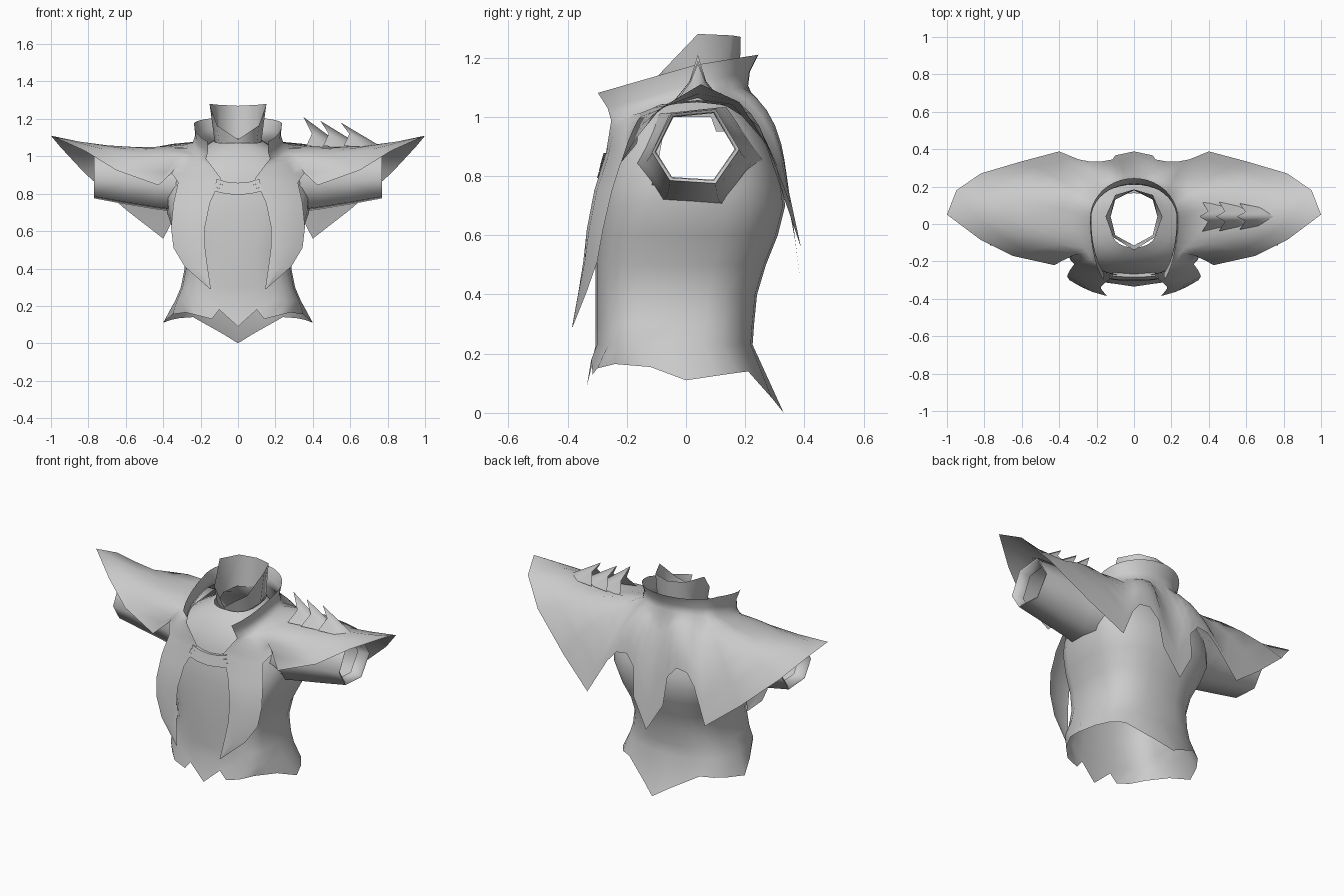
import bpy, math
from mathutils import Vector

if "Cube" in bpy.data.objects:
    bpy.data.objects.remove(bpy.data.objects["Cube"])

cloth = bpy.data.materials.new("grey_cloth")
cloth.diffuse_color = (0.6, 0.6, 0.6, 1)
cloth.use_nodes = True
cloth.node_tree.nodes["Principled BSDF"].inputs["Base Color"].default_value = cloth.diffuse_color


def make(name, verts, faces, mirror=False, angle=75):
    me = bpy.data.meshes.new(name)
    me.from_pydata([tuple(v) for v in verts], [], faces)
    me.materials.append(cloth)
    ob = bpy.data.objects.new(name, me)
    bpy.context.collection.objects.link(ob)
    bpy.context.view_layer.objects.active = ob
    ob.select_set(True)
    if mirror:
        m = ob.modifiers.new("mirror", 'MIRROR')
        m.merge_threshold = 0.002
        bpy.ops.object.modifier_apply(modifier="mirror")
    bpy.ops.object.mode_set(mode='EDIT')
    bpy.ops.mesh.select_all(action='SELECT')
    bpy.ops.mesh.remove_doubles(threshold=0.0005)
    bpy.ops.mesh.normals_make_consistent(inside=False)
    bpy.ops.object.mode_set(mode='OBJECT')
    bpy.ops.object.shade_smooth_by_angle(angle=math.radians(angle))
    ob.select_set(False)
    return ob


def grid(rows, closed=False, skip=None):
    """Quads between equally long rows of points."""
    n = len(rows[0])
    verts = [Vector(p) for r in rows for p in r]
    faces = []
    for i in range(len(rows) - 1):
        for j in range(n if closed else n - 1):
            k = (j + 1) % n
            f = (i * n + j, i * n + k, (i + 1) * n + k, (i + 1) * n + j)
            c = sum((verts[q] for q in f), Vector()) / 4
            if not (skip and skip(c)):
                faces.append(f)
    return verts, faces


# shirt: half rings from the front centre round the side to the back centre
STEPS = 12


def half_ring(z, w, yf, yb, q):
    row = []
    for i in range(STEPS + 1):
        a = math.pi * (i / STEPS - 0.5)
        s = math.sin(a)
        x = 0 if i in (0, STEPS) else w * math.cos(a) ** .8
        mid = (yf + yb) / 2
        ys = abs(s) ** (q if s < 0 else .7)
        row.append((x, mid + ys * ((yb - mid) if s > 0 else (yf - mid)), z))
    return row


hem = [(0, -.335, .09), (.1, -.32, .18), (.14, -.315, .13), (.22, -.3, .15),
       (.28, -.24, .165), (.35, -.12, .155), (.4, 0, .11), (.36, .1, .125),
       (.31, .17, .135), (.24, .21, .14), (.16, .25, .095), (.08, .29, .05), (0, .33, 0)]
rows = [hem]
for prof in [(.23, .335, -.305, .225, .5), (.3, .305, -.305, .23, .5), (.4, .285, -.305, .24, .5),
             (.5, .3, -.305, .27, .5), (.6, .345, -.3, .31, .5), (.7, .38, -.295, .335, .55),
             (.77, .385, -.285, .325, .6), (.83, .38, -.275, .31, .7), (.89, .36, -.26, .285, .75),
             (.95, .33, -.235, .25, .8), (1.0, .27, -.2, .21, .8), (1.04, .2, -.165, .17, .8)]:
    rows.append(half_ring(*prof))
rows.append([(x, y, 1.07 + .1 * max(0, y + .1)) for x, y, z in half_ring(0, .13, -.125, .165, .8)])
in_armhole = lambda c: c.x > .24 and ((c.y - .025) / .14) ** 2 + ((c.z - .885) / .12) ** 2 < 1
make("shirt", *grid(rows, skip=in_armhole), mirror=True)

# neck band: eight-sided, low V in front and high behind
band_low = [(0, -.115, 1.05), (.1, -.06, 1.06), (.125, .04, 1.08), (.1, .13, 1.09), (0, .18, 1.09)]
band_top = [(0, -.14, 1.09), (.112, -.07, 1.165), (.152, .04, 1.28), (.1, .155, 1.275), (0, .185, 1.27)]
make("neck_band", *grid([band_low, band_top]), mirror=True)

# sleeves: six-sided tubes with a turned-in cuff
cuff = [(-.115, .88), (-.055, .785), (.1, .775), (.18, .89), (.1, 1.025), (-.05, 1.01)]


def cuff_ring(x, k, drop=0):
    return [(x, .025 + (y - .025) * k, .9 + (z - .9) * min(k, 1.06) - drop * (1.03 - z) / .25)
            for y, z in cuff]


sleeve = [cuff_ring(.25, 1.5, .06), cuff_ring(.36, 1.3, .06), cuff_ring(.44, 1.14, .05),
          cuff_ring(.6, 1.05, .025), cuff_ring(.77, 1), cuff_ring(.765, .92), cuff_ring(.7, .9)]
make("sleeves", *grid(sleeve, closed=True), mirror=True)

# cape: rays run from the collar top, through the collar base, to the lower edge
# edge x, y, z and the lift of the cloth halfway
edge = [(.09, -.27, .88, 0), (.2, -.265, .86, .02), (.32, -.215, .86, .03),
        (.355, -.165, .91, .03), (.425, -.22, .845, .05), (.65, -.17, .925, .04),
        (.82, -.085, 1.03, 0), (1, .05, 1.11, -.035), (.95, .18, 1.05, -.02),
        (.82, .27, .91, .035), (.6, .335, .715, .06), (.4, .388, .56, .06),
        (.295, .345, .76, .04), (.24, .335, .825, .03), (.17, .335, .835, .03),
        (.115, .345, .77, .03), (.1, .367, .6, .03), (0, .388, .43, .03)]
last = len(edge) - 1
rays = []
for i, (ex, ey, ez, lift) in enumerate(edge):
    a = math.radians(-55 * (1 - i / 7) if i < 7 else 90 * (i - 7) / (last - 7))
    s, c = math.sin(a), math.cos(a)
    c = 0 if i == last else c ** .65 if s < 0 else c
    top = Vector((.235 * c, .03 + (.4 if s < 0 else .215) * s,
                  1.175 + (.115 if s < 0 else .035) * s))
    base = Vector((.245 * c, .03 + (.345 if s < 0 else .18) * s,
                   1.065 + (.095 if s < 0 else .04) * s))
    tip = Vector((ex, ey, ez))
    ray = [top, top.lerp(base, .55) - Vector((.012 * c, .01 * s, 0)), base]
    for t in (.2, .4, .6, .8):
        p = base.lerp(tip, t)
        b = 4 * t * (1 - t)
        p.z += lift * b
        if i > 8:
            p.y += .025 * b
        ray.append(p)
    rays.append(ray + [tip])
verts, faces = grid(rays)

# lapels hang from the first three rays: inner x, inner y, outer x, outer y, z
lapel = [[Vector(e[:3]) for e in edge[:3]]]
for xi, yi, xo, yo, z in [(.15, -.31, .345, -.25, .75), (.177, -.335, .358, -.28, .62),
                          (.176, -.347, .345, -.3, .51), (.163, -.363, .285, -.335, .41),
                          (.145, -.385, .15, -.383, .29)]:
    mid = ((xi + xo) / 2, (yi + yo) / 2 - .11 * (xo - xi), z)
    lapel.append([(xi, yi, z), mid, (xo, yo, z)])
lv, lf = grid(lapel)
n = len(verts)
make("cape", verts + lv, faces + [tuple(q + n for q in f) for f in lf], mirror=True)

# three overlapping chest straps
for k in range(3):
    strap = []
    for dz, y in ((0, -.265), (0, -.284), (-.022, -.29), (-.022, -.275)):
        strap.append([(x * (.115 + .008 * k), y - .005 * k + .006 * x * x,
                       .858 - .021 * k + dz + .02 * x * x) for x in (-1, -.5, 0, .5, 1)])
    make("chest_strap", *grid(strap), angle=30)

# shoulder spikes on one side only
for x, z, tail, w in [(.35, 1.21, .56, .08), (.44, 1.19, .66, .078), (.55, 1.18, .76, .07)]:
    half = [(x, .04, z), (x + .045, .04 + w * .35, 1.12), (x + .015, .04 + w, 1.055),
            (x + .12, .04 + w * .7, 1.05), (tail, .04, 1.055)]
    other = [(px, .08 - py, pz) for px, py, pz in half]
    make("shoulder_spike", half + other,
         [(0, 1, 4), (1, 3, 4), (1, 2, 3), (5, 9, 6), (6, 9, 8), (6, 8, 7)], angle=180)
